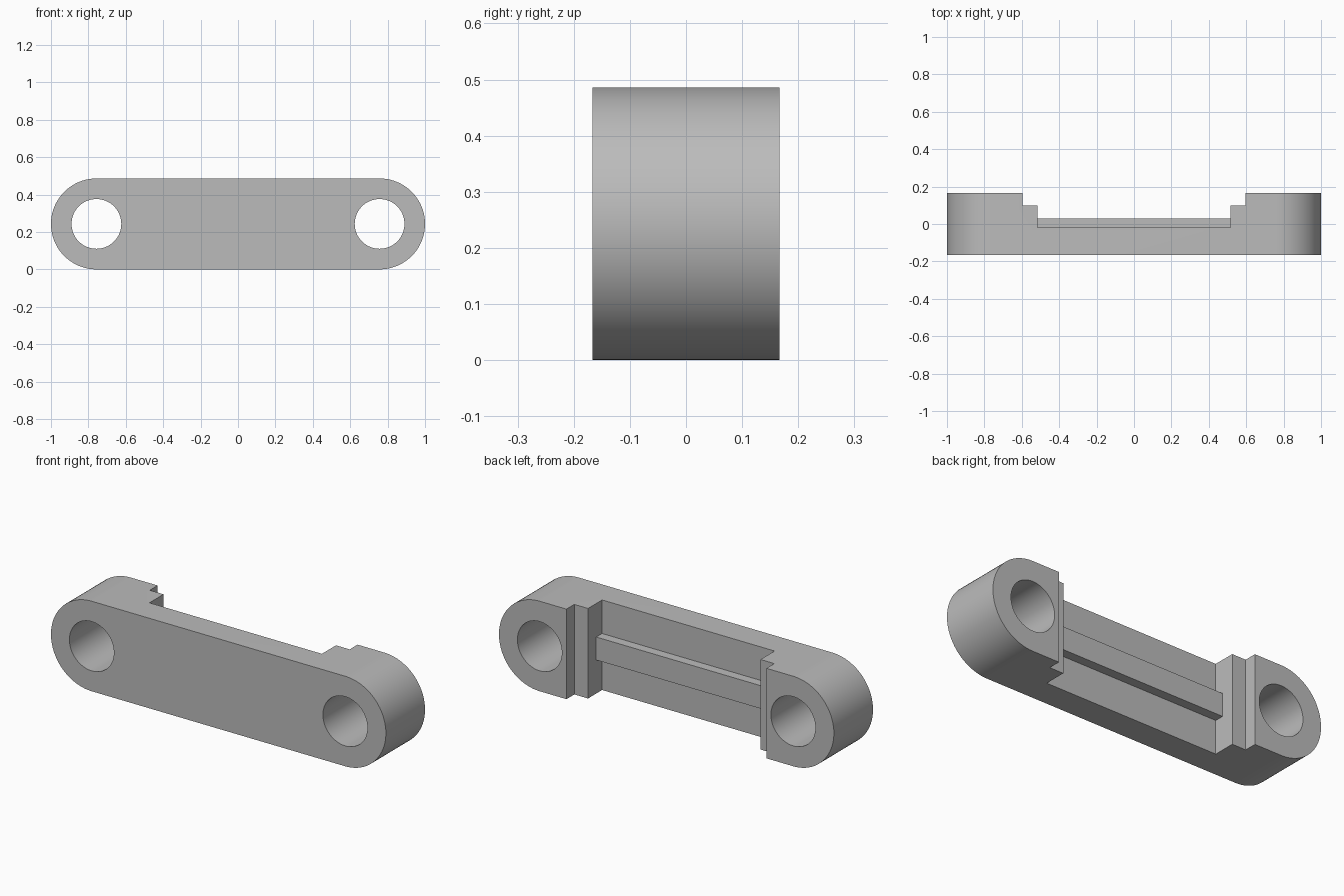
import bpy, bmesh, math
from mathutils import Vector

if "Cube" in bpy.data.objects:
    bpy.data.objects.remove(bpy.data.objects["Cube"], do_unlink=True)

HEIGHT, HALF_DEPTH = 0.486, 0.167
R = HEIGHT / 2
END_X = 1 - R
HOLE_R = 0.133

grey = bpy.data.materials.new("plain grey")
grey.use_nodes = True
colour = (0.5, 0.5, 0.5, 1)
grey.diffuse_color = colour
grey.node_tree.nodes["Principled BSDF"].inputs["Base Color"].default_value = colour


def prism(name, outline, offset):
    """Extrude a closed outline along an offset vector."""
    bm = bmesh.new()
    base = bm.faces.new([bm.verts.new(p) for p in outline])
    top = bmesh.ops.extrude_face_region(bm, geom=[base])
    verts = [g for g in top["geom"] if isinstance(g, bmesh.types.BMVert)]
    bmesh.ops.translate(bm, verts=verts, vec=Vector(offset))
    bmesh.ops.recalc_face_normals(bm, faces=bm.faces)
    mesh = bpy.data.meshes.new(name)
    bm.to_mesh(mesh)
    bm.free()
    obj = bpy.data.objects.new(name, mesh)
    bpy.context.collection.objects.link(obj)
    mesh.materials.append(grey)
    return obj


def arc(cx, radius, start, sweep, steps, y):
    return [(cx + radius * math.cos(start + sweep * i / steps), y,
             R + radius * math.sin(start + sweep * i / steps)) for i in range(steps + 1)]


def cut(target, cutter):
    mod = target.modifiers.new(cutter.name, "BOOLEAN")
    mod.operation, mod.solver, mod.object = "DIFFERENCE", "EXACT", cutter
    bpy.context.view_layer.objects.active = target
    bpy.ops.object.modifier_apply(modifier=mod.name)
    bpy.data.objects.remove(cutter, do_unlink=True)


# Round-ended link body
outline = (arc(END_X, R, -math.pi / 2, math.pi, 40, -HALF_DEPTH)
           + arc(-END_X, R, math.pi / 2, math.pi, 40, -HALF_DEPTH))
body = prism("link_body", outline, (0, 2 * HALF_DEPTH, 0))

# Stepped recess across the back
half = [(0.515, -0.02), (0.515, 0.10), (0.597, 0.10), (0.597, 0.3)]
recess = half + [(-x, y) for x, y in reversed(half)]
cut(body, prism("recess_cutter", [(x, y, -0.1) for x, y in recess], (0, 0, 0.8)))

# Pin holes through both ends
for side in (-1, 1):
    circle = arc(side * END_X, HOLE_R, 0, math.tau, 64, -0.3)[:-1]
    cut(body, prism("hole_cutter", circle, (0, 0.6, 0)))

# Raised rib along the recess floor
rib_outline = [(x, -0.03, z) for x, z in
               ((-0.52, 0.181), (0.52, 0.181), (0.52, 0.305), (-0.52, 0.305))]
rib = prism("centre_rib", rib_outline, (0, 0.06, 0))

# Smooth curves, sharp corners
bpy.ops.object.select_all(action="DESELECT")
body.select_set(True)
bpy.context.view_layer.objects.active = body
bpy.ops.object.shade_smooth_by_angle(angle=math.radians(30))
